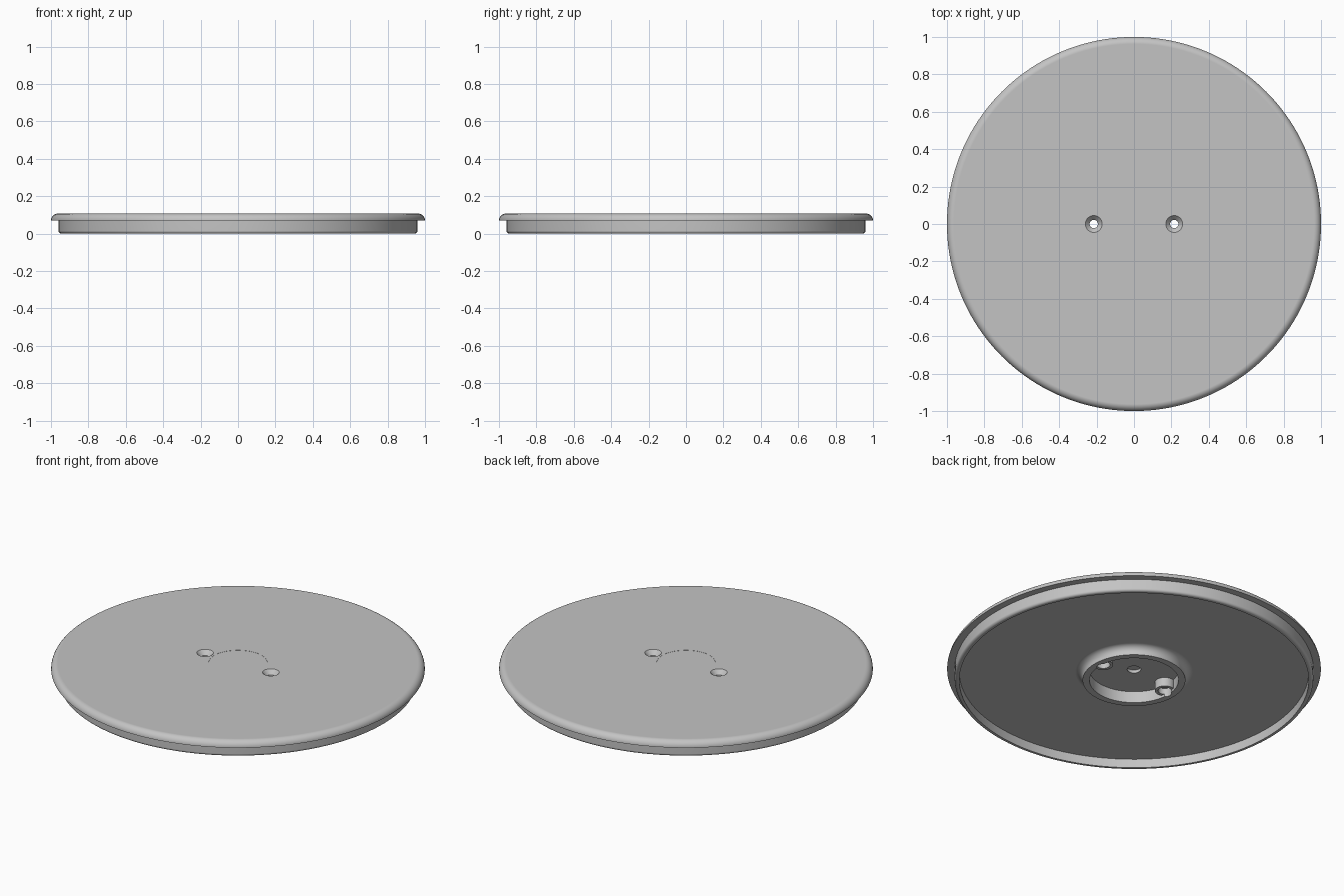
import bpy, bmesh
from math import radians, pi, sin, cos

if "Cube" in bpy.data.objects:
    bpy.data.objects.remove(bpy.data.objects["Cube"], do_unlink=True)

grey = bpy.data.materials.new("plain grey")
grey.use_nodes = True
colour = (0.55, 0.55, 0.55, 1)
grey.diffuse_color = colour
grey.node_tree.nodes["Principled BSDF"].inputs["Base Color"].default_value = colour


def arc(cx, cz, r, start, end, steps=8):
    """Fillet points (radius, height), angles in degrees."""
    angles = [radians(start + (end - start) * i / steps) for i in range(steps + 1)]
    return [(cx + r * cos(a), cz + r * sin(a)) for a in angles]


def lathe(name, profile, x=0.0, steps=48):
    """Turn a profile that starts and ends on the axis into a closed solid."""
    bm = bmesh.new()
    verts = [bm.verts.new((r, 0, z)) for r, z in profile]
    edges = [bm.edges.new(pair) for pair in zip(verts, verts[1:])]
    bmesh.ops.spin(bm, geom=verts + edges, cent=(0, 0, 0), axis=(0, 0, 1),
                   angle=2 * pi, steps=steps)
    bmesh.ops.remove_doubles(bm, verts=bm.verts, dist=1e-5)
    bmesh.ops.recalc_face_normals(bm, faces=bm.faces)
    mesh = bpy.data.meshes.new(name)
    bm.to_mesh(mesh)
    bm.free()
    mesh.materials.append(grey)
    obj = bpy.data.objects.new(name, mesh)
    obj.location.x = x
    bpy.context.collection.objects.link(obj)
    return obj


def combine(target, tool, operation):
    """Apply a boolean and discard the tool."""
    tool.hide_render = True
    mod = target.modifiers.new(operation.lower(), "BOOLEAN")
    mod.operation = operation
    mod.solver = "EXACT"
    mod.object = tool
    bpy.context.view_layer.objects.active = target
    bpy.ops.object.modifier_apply(modifier=mod.name)
    bpy.data.objects.remove(tool, do_unlink=True)


TOP, LIP, FLOOR, RECESS = 0.107, 0.07, 0.052, 0.067

# Disc section: faint centre step, rounded lip, rim skirt, underside, hub ring
section = [(0, TOP - 0.001), (0.157, TOP - 0.001), (0.157, TOP)]
section += arc(0.963, LIP, TOP - LIP, 90, 0)
section += [(0.96, LIP)]
section += arc(0.945, 0.015, 0.015, 0, -90, 5)
section += [(0.935, 0), (0.935, FLOOR)]
section += arc(0.315, 0.012, 0.04, 90, 180)
section += [(0.275, 0), (0.238, 0), (0.238, RECESS), (0, RECESS)]
disc = lathe("disc_plate", section, steps=160)

# Two screw posts with countersunk through holes
for x in (-0.215, 0.215):
    post = lathe("screw_post", [(0, 0.015), (0.053, 0.015), (0.053, 0.085), (0, 0.085)], x)
    combine(disc, post, "UNION")
    hole = lathe("screw_hole", [(0, -0.05), (0.036, -0.05), (0.036, 0.05), (0.022, 0.05),
                                (0.022, 0.082), (0.045, TOP), (0.045, 0.15), (0, 0.15)], x)
    combine(disc, hole, "DIFFERENCE")

# Small blind hole in the hub recess
dimple = lathe("centre_dimple", [(0, 0.03), (0.037, 0.03), (0.037, 0.085), (0, 0.085)])
combine(disc, dimple, "DIFFERENCE")

# Smooth fillets, crisp edges, flat planes
bpy.ops.object.select_all(action="DESELECT")
disc.select_set(True)
bpy.context.view_layer.objects.active = disc
bpy.ops.object.shade_smooth_by_angle(angle=radians(25))
weighted = disc.modifiers.new("weighted_normals", "WEIGHTED_NORMAL")
weighted.keep_sharp = True
